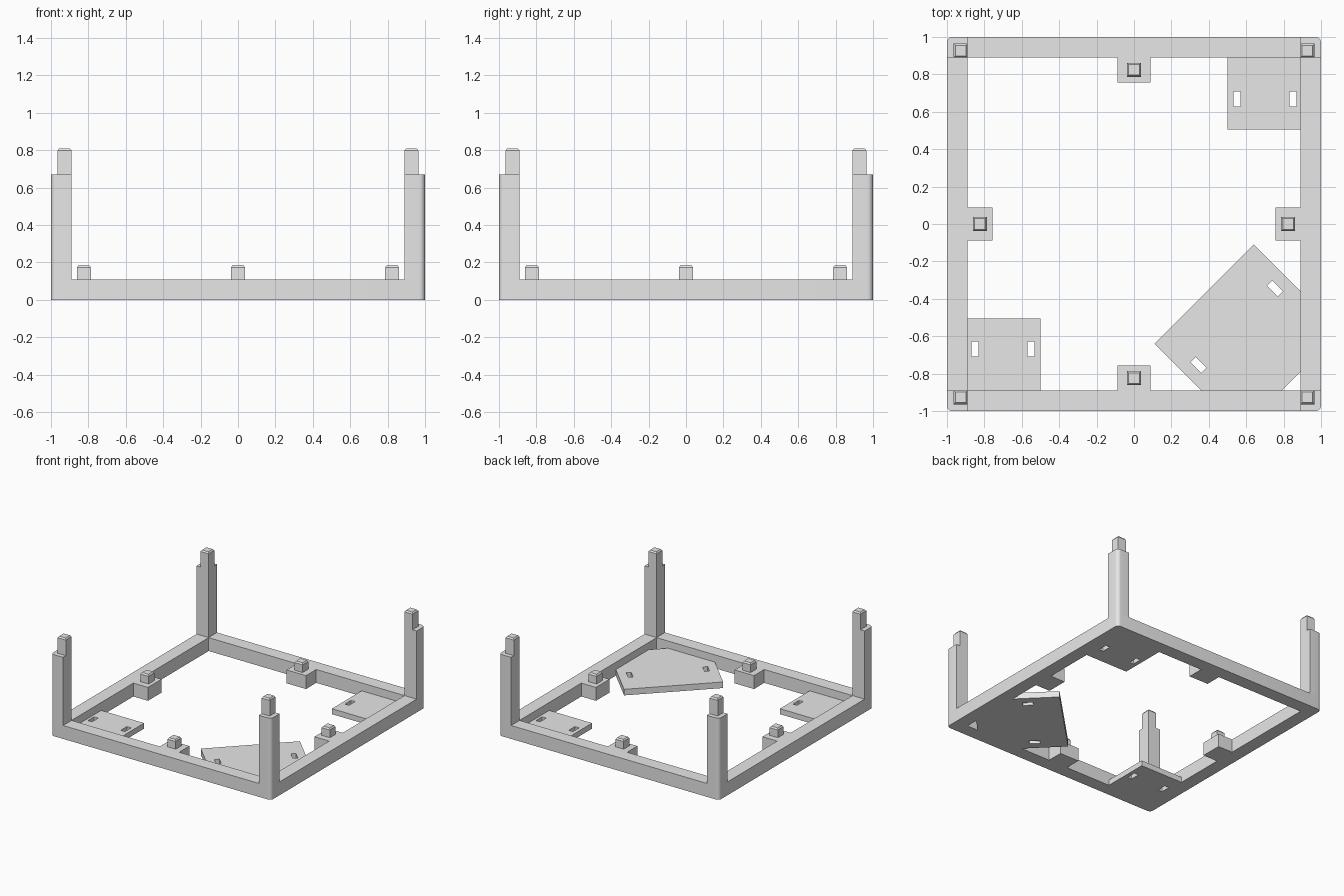
import bpy, bmesh
from math import sin, cos, pi
from mathutils import Vector, Matrix

cube = bpy.data.objects.get("Cube")
if cube:
    bpy.data.objects.remove(cube, do_unlink=True)

mat = bpy.data.materials.new("light grey plastic")
mat.use_nodes = True
grey = (0.8, 0.8, 0.8, 1)
mat.diffuse_color = grey
mat.node_tree.nodes["Principled BSDF"].inputs["Base Color"].default_value = grey

INNER, RAIL, POST, RADIUS = 0.89, 0.11, 0.67, 0.03
parts = []


def add_object(name, mesh):
    mesh.materials.clear()
    mesh.materials.append(mat)
    obj = bpy.data.objects.new(name, mesh)
    bpy.context.collection.objects.link(obj)
    parts.append(obj)


def prism(name, loops, z0, z1):
    """Extrude an outline; further loops become holes."""
    curve = bpy.data.curves.new(name, 'CURVE')
    curve.dimensions, curve.fill_mode = '2D', 'BOTH'
    curve.extrude = (z1 - z0) / 2
    for loop in loops:
        spline = curve.splines.new('POLY')
        spline.points.add(len(loop) - 1)
        for point, (x, y) in zip(spline.points, loop):
            point.co = (x, y, 0, 1)
        spline.use_cyclic_u = True
    temp = bpy.data.objects.new(name + " outline", curve)
    bpy.context.collection.objects.link(temp)
    graph = bpy.context.evaluated_depsgraph_get()
    mesh = bpy.data.meshes.new_from_object(temp.evaluated_get(graph))
    bpy.data.objects.remove(temp, do_unlink=True)
    bm = bmesh.new()
    bm.from_mesh(mesh)
    bmesh.ops.remove_doubles(bm, verts=bm.verts, dist=0.0001)
    bmesh.ops.recalc_face_normals(bm, faces=bm.faces)
    bmesh.ops.translate(bm, verts=bm.verts, vec=(0, 0, (z0 + z1) / 2))
    bm.to_mesh(mesh)
    bm.free()
    mesh.name = name
    add_object(name, mesh)


def peg(name, x, y, z0, z1, size=0.074, bevel=0.012):
    """Square peg with a chamfered top."""
    bm = bmesh.new()
    low, high = z0, z1 - bevel
    bmesh.ops.create_cube(bm, size=1, matrix=Matrix.Translation((x, y, (low + high) / 2))
                          @ Matrix.Diagonal((size, size, high - low, 1)))
    bm.normal_update()
    top = [f for f in bm.faces if f.normal.z > 0.9]
    bmesh.ops.inset_individual(bm, faces=top, thickness=bevel, depth=bevel)
    mesh = bpy.data.meshes.new(name)
    bm.to_mesh(mesh)
    bm.free()
    add_object(name, mesh)


def turn(points, quarter):
    """Rotate points about the centre by quarter turns."""
    rot = Matrix.Rotation(quarter * pi / 2, 2)
    return [tuple(rot @ Vector(p)) for p in points]


def slot(x, y, angle=0.0):
    """Outline of a small rectangular slot."""
    rot = Matrix.Rotation(angle, 2)
    return [tuple(rot @ Vector(p) + Vector((x, y)))
            for p in ((-.019, -.04), (.019, -.04), (.019, .04), (-.019, .04))]


# Rounded outer corner at +x +y
c = 1 - RADIUS
corner = [(c + RADIUS * cos(i * pi / 12), c + RADIUS * sin(i * pi / 12)) for i in range(7)]

# Base frame with a bracket in the middle of each inner side
side = [(INNER, -INNER), (INNER, -.088), (.757, -.088), (.757, .088), (INNER, .088)]
outer = [p for q in range(4) for p in turn(corner, q)]
inner = [p for q in range(4) for p in turn(side, q)]
prism("base_frame", [outer, inner], 0, RAIL)

# Corner posts, their top pegs, and the bracket pegs
post = corner + [(INNER, 1), (INNER, INNER), (1, INNER)]
place = ("back_left", "back_right", "front_right", "front_left")
middle = ("left", "back", "right", "front")
for q in range(4):
    prism(place[q] + "_post", [turn(post, q)], RAIL, POST)
    (x, y), (bx, by) = turn([(.927, .927), (.824, 0)], q)
    peg(place[q] + "_post_peg", x, y, POST, .81)
    peg(middle[q] + "_bracket_peg", bx, by, RAIL, .185)

# Two square mounting plates in opposite corners
plate = [(.5, .505), (INNER, .505), (INNER, INNER), (.5, INNER)]
holes = [slot(.551, .668), slot(.85, .668)]
for q, name in ((0, "back_left_plate"), (2, "front_right_plate")):
    prism(name, [turn(loop, q) for loop in [plate] + holes], 0, .045)

# Large diagonal plate
diagonal = [(.11, -.64), (.36, -INNER), (.79, -INNER), (INNER, -.79), (INNER, -.36), (.64, -.11)]
prism("diagonal_plate", [diagonal, slot(.754, -.345, pi / 4), slot(.345, -.754, pi / 4)], 0, .05)

# Smooth the rounded corners, keep edges sharp
bpy.ops.object.select_all(action='DESELECT')
for obj in parts:
    obj.select_set(True)
bpy.context.view_layer.objects.active = parts[0]
bpy.ops.object.shade_smooth_by_angle()
